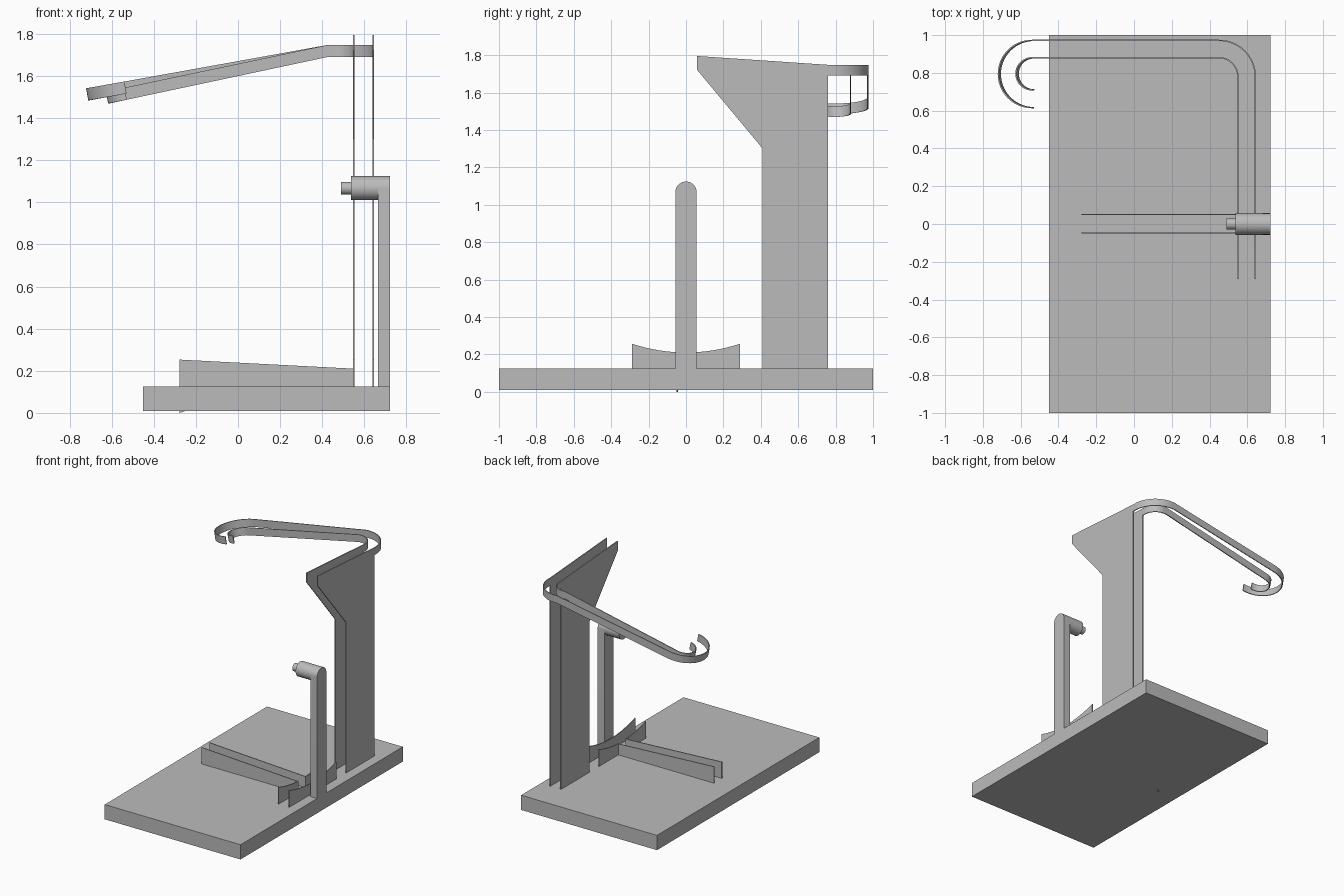
import bpy, bmesh
from math import sin, cos, pi, radians
from mathutils import Vector, Matrix

cube = bpy.data.objects.get("Cube")
if cube:
    bpy.data.objects.remove(cube)

grey = bpy.data.materials.new("plain grey")
grey.use_nodes = True
colour = (0.5, 0.5, 0.5, 1)
grey.diffuse_color = colour
grey.node_tree.nodes["Principled BSDF"].inputs["Base Color"].default_value = colour

SHEET = 0.007          # sheet metal thickness
INNER, OUTER = 0.55, 0.642   # x of the two upright sheets


def finish(name, bm, smooth=False):
    bmesh.ops.recalc_face_normals(bm, faces=bm.faces)
    mesh = bpy.data.meshes.new(name)
    bm.to_mesh(mesh)
    bm.free()
    mesh.materials.append(grey)
    obj = bpy.data.objects.new(name, mesh)
    bpy.context.collection.objects.link(obj)
    if smooth:
        bpy.ops.object.select_all(action="DESELECT")
        obj.select_set(True)
        bpy.context.view_layer.objects.active = obj
        bpy.ops.object.shade_smooth_by_angle(angle=radians(35))
    return obj


def prism(name, profile, axis, start, end, smooth=False):
    """Extrude a profile along x (profile is y, z) or y (profile is x, z)."""
    bm = bmesh.new()
    place = (lambda u, v: (start, u, v)) if axis == "x" else (lambda u, v: (u, start, v))
    face = bm.faces.new([bm.verts.new(place(u, v)) for u, v in profile])
    new = bmesh.ops.extrude_face_region(bm, geom=[face])["geom"]
    shift = Vector((end - start, 0, 0) if axis == "x" else (0, end - start, 0))
    bmesh.ops.translate(bm, vec=shift, verts=[g for g in new if isinstance(g, bmesh.types.BMVert)])
    return finish(name, bm, smooth)


def sheet(name, profile, axis, at):
    return prism(name, profile, axis, at - SHEET / 2, at + SHEET / 2)


def arc(cx, cy, r, a, b, steps):
    angles = [radians(a + (b - a) * i / steps) for i in range(steps + 1)]
    return [(cx + r * cos(t), cy + r * sin(t)) for t in angles]


def rod(name, radius, x0, x1, z):
    bm = bmesh.new()
    turn = Matrix.Translation(((x0 + x1) / 2, 0, z)) @ Matrix.Rotation(pi / 2, 4, "Y")
    bmesh.ops.create_cone(bm, cap_ends=True, segments=40, radius1=radius,
                          radius2=radius, depth=x1 - x0, matrix=turn)
    return finish(name, bm, True)


def hook(name, x, corner_r, end_r, slope):
    """Flat strip that turns the corner, slopes down and curls back."""
    bend, top, height = 0.43, 1.748, 0.057
    cx, cy = x - corner_r, 0.78
    far = cy + corner_r
    path = [(x, 0.755)] + arc(cx, cy, corner_r, 0, 90, 16) + [(bend, far)]
    path += arc(-0.54, far - end_r, end_r, 90, 270, 28)
    bm = bmesh.new()
    rings = []
    for i, p in enumerate(path):
        a, b = path[max(i - 1, 0)], path[min(i + 1, len(path) - 1)]
        along = (Vector(b) - Vector(a)).normalized()
        side = Vector((-along.y, along.x)) * SHEET / 2
        fall = max(0, bend - p[0])
        z = top - slope * fall
        lean = slope * height if fall > 0 else 0
        ring = []
        for s, h in ((1, 0), (-1, 0), (-1, 1), (1, 1)):
            q = Vector(p) + side * s
            ring.append(bm.verts.new((q.x + lean * h, q.y, z - height * h)))
        rings.append(ring)
    for r, s in zip(rings, rings[1:]):
        for k in range(4):
            bm.faces.new((r[k], r[(k + 1) % 4], s[(k + 1) % 4], s[k]))
    bm.faces.new(rings[0])
    bm.faces.new(rings[-1])
    return finish(name, bm, True)


def cradle(y0, y1, steps=16):
    ys = [y0 + (y1 - y0) * i / steps for i in range(steps + 1)]
    return [(y1, 0.12), (y0, 0.12)] + [(y, 0.21 + 0.047 * (y / 0.29) ** 2) for y in ys]


# base slab
prism("base", [(-0.45, 0.01), (0.722, 0.01), (0.722, 0.125), (-0.45, 0.125)], "y", -1, 1)

# upright sheets with the hooks that continue them
upright = [(0.41, 0.12), (0.76, 0.12), (0.76, 1.748), (0.06, 1.795), (0.06, 1.72), (0.41, 1.3)]
sheet("inner_upright", upright, "x", INNER)
sheet("outer_upright", upright, "x", OUTER)
hook("inner_hook", INNER, 0.1, 0.085, 0.21)
hook("outer_hook", OUTER, 0.192, 0.178, 0.18)

# curved cradles, the inner one split by the rails
sheet("outer_cradle", cradle(-0.29, 0.29), "x", OUTER)
sheet("front_inner_cradle", cradle(-0.29, -0.047), "x", INNER)
sheet("back_inner_cradle", cradle(0.05, 0.29), "x", INNER)

# long rails, the front one with a small toe under the base
rail_top = [(INNER, 0.12), (INNER, 0.21), (-0.278, 0.253)]
sheet("back_rail", rail_top + [(-0.278, 0.12)], "y", 0.05)
sheet("front_rail", rail_top + [(-0.278, 0), (-0.24, 0.012)], "y", -0.047)

# rounded post with its stub and tip
post = [(-0.057, 0.12), (0.057, 0.12)] + arc(0, 1.067, 0.057, 0, 180, 24)
prism("post", post, "x", 0.665, 0.722, True)
rod("post_stub", 0.057, 0.537, 0.68, 1.067)
rod("post_tip", 0.03, 0.49, 0.55, 1.067)
